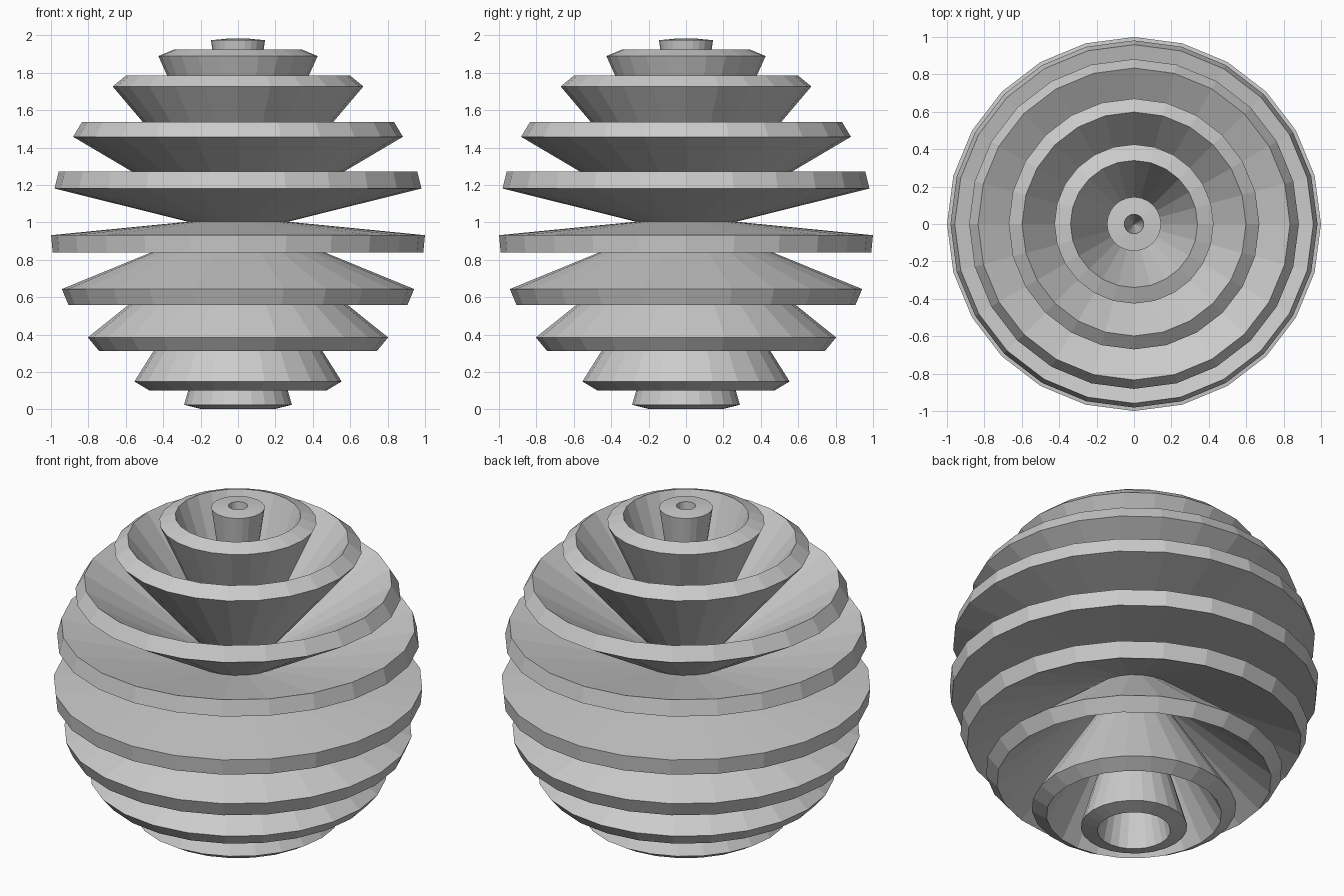
import bpy, bmesh
from math import sin, cos, pi

if "Cube" in bpy.data.objects:
    bpy.data.objects.remove(bpy.data.objects["Cube"])

SIDES = 24
HALF = 0.0465          # half the shell thickness
CENTRE = 0.983         # height of the common apex
ROWS = [2, 8, 14, 21, 27, 34, 40, 46, 53, 59]   # latitude rows, of 64 pole to pole


def cone_shell(name, row):
    """Thick open cone, apex at the sphere centre, rim on the sphere."""
    a = row * pi / 64
    s, c = sin(a), cos(a)
    up = 1 if c > 0 else -1
    bm = bmesh.new()
    rims, tips = [], []
    # inner wall then outer wall, each offset square to the cone
    for off in (-HALF, HALF):
        r, z = s + off * c, c - off * s + CENTRE
        rims.append([bm.verts.new((r * cos(2 * pi * i / SIDES),
                                   r * sin(2 * pi * i / SIDES), z))
                     for i in range(SIDES)])
        tips.append(bm.verts.new((0, 0, CENTRE - off)))
    for i in range(SIDES):
        j = (i + 1) % SIDES
        bm.faces.new((tips[0], rims[0][j], rims[0][i]))
        bm.faces.new((tips[1], rims[1][i], rims[1][j]))
        bm.faces.new((rims[0][i], rims[0][j], rims[1][j], rims[1][i]))
    bmesh.ops.recalc_face_normals(bm, faces=bm.faces)
    mesh = bpy.data.meshes.new(name)
    bm.to_mesh(mesh)
    bm.free()
    obj = bpy.data.objects.new(name, mesh)
    bpy.context.collection.objects.link(obj)


# Ten nested cones from top to bottom
for n, row in enumerate(ROWS):
    cone_shell(f"cone_shell_{n + 1}", row)
